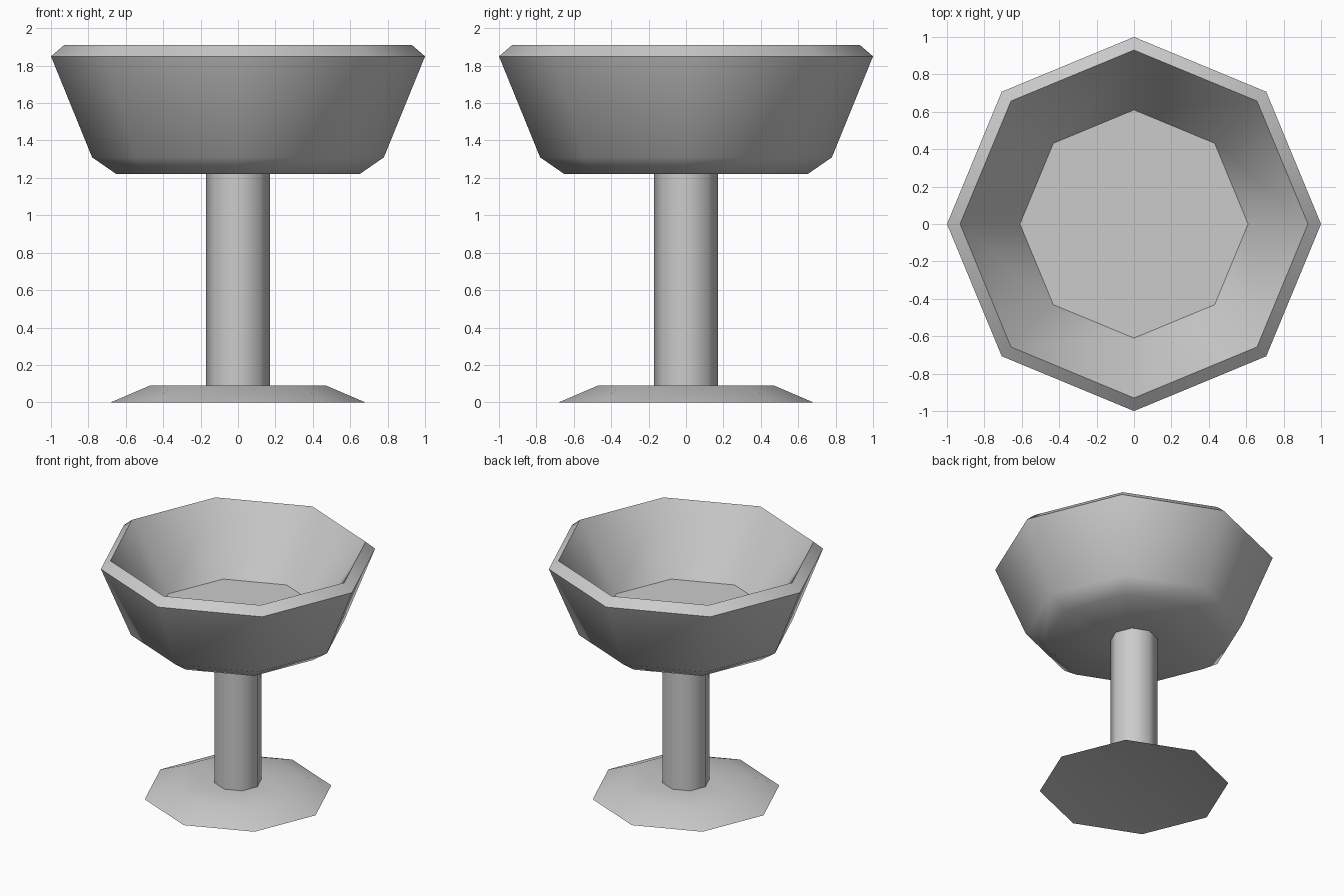
import bpy, bmesh, math

if "Cube" in bpy.data.objects:
    bpy.data.objects.remove(bpy.data.objects["Cube"])

SIDES = 8


def lathe(name, profile, cap_start=False, cap_end=False):
    """Turn a (radius, height) profile into an eight-sided part."""
    bm = bmesh.new()
    rings = []
    for r, z in profile:
        rings.append([bm.verts.new((r * math.cos(math.tau * i / SIDES),
                                    r * math.sin(math.tau * i / SIDES), z))
                      for i in range(SIDES)])
    for a, b in zip(rings, rings[1:]):
        for i in range(SIDES):
            j = (i + 1) % SIDES
            bm.faces.new((a[i], a[j], b[j], b[i]))
    if cap_start:
        bm.faces.new(rings[0][::-1])
    if cap_end:
        bm.faces.new(rings[-1])
    mesh = bpy.data.meshes.new(name)
    bm.to_mesh(mesh)
    bm.free()
    obj = bpy.data.objects.new(name, mesh)
    bpy.context.collection.objects.link(obj)
    bpy.ops.object.select_all(action='DESELECT')
    obj.select_set(True)
    bpy.context.view_layer.objects.active = obj
    bpy.ops.object.shade_smooth_by_angle(angle=math.radians(46))
    return obj


# Foot: shallow hollow underneath, bevelled edge, flat top up to the stem
lathe("foot", [(0.45, 0.04), (0.68, 0.0), (0.47, 0.09), (0.17, 0.09)],
      cap_start=True)

# Stem: plain column
lathe("stem", [(0.17, 0.09), (0.17, 1.22)])

# Bowl: underside, flared wall, bevelled rim, inner wall and floor
lathe("bowl", [(0.17, 1.22), (0.65, 1.22), (0.78, 1.31), (1.0, 1.85),
               (0.93, 1.91), (0.61, 1.41)], cap_end=True)
